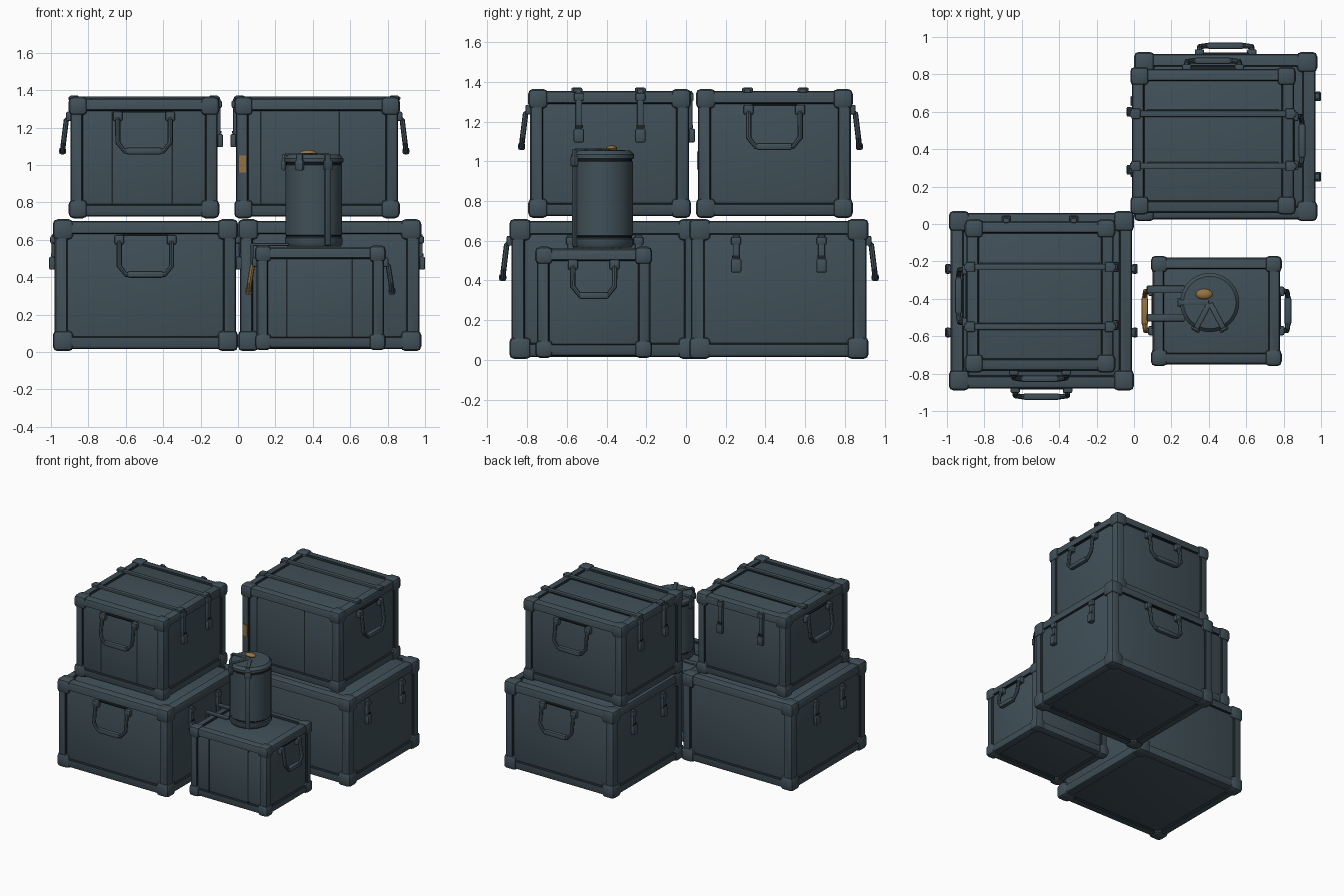
import bpy, bmesh, math
from mathutils import Matrix, Vector

old = bpy.data.objects.get("Cube")
if old:
    bpy.data.objects.remove(old, do_unlink=True)


def material(name, rgb):
    m = bpy.data.materials.new(name)
    m.use_nodes = True
    m.diffuse_color = (*rgb, 1)
    bsdf = m.node_tree.nodes["Principled BSDF"]
    bsdf.inputs["Base Color"].default_value = (*rgb, 1)
    bsdf.inputs["Roughness"].default_value = 0.8
    return m


STEEL = material("blue_grey_steel", (0.052, 0.080, 0.098))
SEAM = material("dark_seam", (0.012, 0.017, 0.021))
BRASS = material("worn_brass", (0.30, 0.17, 0.055))
MATS = [STEEL, SEAM, BRASS]


def finish(bm, name, smooth=True):
    mesh = bpy.data.meshes.new(name)
    bm.to_mesh(mesh)
    bm.free()
    for m in MATS:
        mesh.materials.append(m)
    ob = bpy.data.objects.new(name, mesh)
    bpy.context.collection.objects.link(ob)
    if smooth:
        bpy.ops.object.select_all(action='DESELECT')
        ob.select_set(True)
        bpy.context.view_layer.objects.active = ob
        bpy.ops.object.shade_smooth_by_angle(angle=math.radians(35))
    return ob


def add_box(bm, centre, size, bevel=0.0, mat=0, frame=Matrix()):
    """Add a bevelled box to bm, placed in the given frame."""
    part = bmesh.new()
    bmesh.ops.create_cube(part, size=1)
    bmesh.ops.scale(part, vec=size, verts=part.verts)
    if bevel:
        bmesh.ops.bevel(part, geom=part.edges[:], offset=bevel, segments=2,
                        profile=0.5, affect='EDGES')
    bmesh.ops.transform(part, matrix=frame @ Matrix.Translation(centre), verts=part.verts)
    for f in part.faces:
        f.material_index = mat
    merge(bm, part)


def merge(bm, part):
    tmp = bpy.data.meshes.new("tmp")
    part.to_mesh(tmp)
    part.free()
    bm.from_mesh(tmp)
    bpy.data.meshes.remove(tmp)


def add_rod(bm, path, radius, frame, mat=0, sides=8):
    """Sweep a round section along a path lying in a nearly flat plane."""
    pts = [Vector(p) for p in path]
    part = bmesh.new()
    rings = []
    for i, p in enumerate(pts):
        t = (pts[min(i + 1, len(pts) - 1)] - pts[max(i - 1, 0)]).normalized()
        side = t.cross(Vector((0, 1, 0))).normalized()
        up = side.cross(t)
        angles = [2 * math.pi * k / sides for k in range(sides)]
        rings.append([part.verts.new(p + radius * (side * math.cos(a) + up * math.sin(a)))
                      for a in angles])
    for a, b in zip(rings, rings[1:]):
        for k in range(sides):
            part.faces.new((a[k], a[k - 1], b[k - 1], b[k]))
    part.faces.new(rings[0])
    part.faces.new(rings[-1])
    bmesh.ops.recalc_face_normals(part, faces=part.faces)
    bmesh.ops.transform(part, matrix=frame, verts=part.verts)
    for f in part.faces:
        f.material_index = mat
    merge(bm, part)


class Crate:
    """Box with recessed panels, corner caps and fittings on chosen sides."""

    TURN = {"front": 0, "left": 90, "back": 180, "right": 270}

    def __init__(self, name, lo, hi, cap):
        self.name = name
        self.lo, self.hi = Vector(lo), Vector(hi)
        self.size, self.mid = self.hi - self.lo, (self.lo + self.hi) / 2
        inner = self.size - Vector((0.02, 0.02, 0.02))

        # shell with framed, sunken panels
        bm = bmesh.new()
        add_box(bm, self.mid, inner, 0.02)
        bm.normal_update()
        big = [f for f in bm.faces if f.calc_area() > 0.1]
        bmesh.ops.inset_individual(bm, faces=big, thickness=cap * 0.55)
        groove = bmesh.ops.inset_individual(bm, faces=big, thickness=0.009, depth=-0.014)
        for f in groove["faces"]:
            f.material_index = 1
        bmesh.ops.inset_individual(bm, faces=big, thickness=0.02, depth=0.005)
        finish(bm, name + "_shell")

        # eight corner protectors
        bm = bmesh.new()
        half = self.size / 2
        for sx in (-1, 1):
            for sy in (-1, 1):
                for sz in (-1, 1):
                    off = Vector((sx * (half.x - cap / 2), sy * (half.y - cap / 2),
                                  sz * (half.z - cap / 2)))
                    add_box(bm, self.mid + off, (cap, cap, cap), 0.025)
        finish(bm, name + "_corner_caps")

    def frame(self, side):
        """Local frame: x along the side, -y outward, z at world height."""
        turn = self.TURN[side]
        depth = (self.size.y if turn % 180 == 0 else self.size.x) / 2 - 0.012
        return (Matrix.Translation((self.mid.x, self.mid.y, 0))
                @ Matrix.Rotation(math.radians(turn), 4, 'Z')
                @ Matrix.Translation((0, -depth, 0)))

    def handle(self, side, top, width=0.29, drop=0.19, mat=0):
        fr, w = self.frame(side), width / 2 - 0.015
        bm = bmesh.new()
        z = top - 0.02
        path = [(-w, 0, z), (-w, -0.025, z - 0.02), (-w, -0.04, z - drop + 0.06),
                (-w + 0.035, -0.045, z - drop + 0.015)]
        path += [(-x, y, h) for x, y, h in reversed(path)]
        add_rod(bm, path, 0.014, fr, mat)
        for s in (-1, 1):
            add_box(bm, (s * w, -0.008, top - 0.02), (0.05, 0.036, 0.05), 0.008, 0, fr)
        grip = (width * 0.62, 0.036, 0.036)
        add_box(bm, (0, -0.045, z - drop + 0.015), grip, 0.01, mat, fr)
        add_box(bm, (0, 0.0, top + 0.004), (width * 0.8, 0.016, 0.008), 0, 1, fr)
        finish(bm, f"{self.name}_{side}_handle")

    def latches(self, side, top, spread, length=0.19):
        fr = self.frame(side)
        bm = bmesh.new()
        for x in (-spread, spread):
            add_box(bm, (x, -0.006, top - length / 2), (0.034, 0.026, length), 0.006, 0, fr)
            add_box(bm, (x, -0.017, top - length + 0.035), (0.052, 0.03, 0.07), 0.008, 0, fr)
            add_box(bm, (x, -0.012, top - 0.03), (0.05, 0.028, 0.04), 0.008, 0, fr)
            add_box(bm, (x, -0.020, top - length + 0.08), (0.04, 0.006, 0.014), 0, 1, fr)
        finish(bm, f"{self.name}_{side}_latches")

    def seams(self, side, xs, margin):
        fr, bm = self.frame(side), bmesh.new()
        for x in xs:
            add_box(bm, (x, 0.01, self.mid.z), (0.008, 0.009, self.size.z - 2 * margin), 0, 1, fr)
        finish(bm, f"{self.name}_{side}_seams", False)

    def lid_straps(self, ys):
        bm = bmesh.new()
        for y in ys:
            add_box(bm, (self.mid.x, y, self.hi.z - 0.009), (self.size.x + 0.005, 0.034, 0.02), 0.006)
            add_box(bm, (self.mid.x, y + 0.02, self.hi.z - 0.017), (self.size.x * 0.8, 0.008, 0.009), 0, 1)
            for s in (-1, 1):
                x = self.mid.x + s * (self.size.x / 2 - 0.03)
                add_box(bm, (x, y, self.hi.z - 0.006), (0.05, 0.055, 0.024), 0.007)
        finish(bm, self.name + "_lid_straps")


# right-hand stack
a = Crate("right_lower_crate", (-0.99, -0.89, 0.005), (0.0, 0.07, 0.71), 0.11)
a.handle("front", 0.62, 0.31, 0.2)
a.latches("right", 0.63, 0.17)
a.latches("left", 0.63, 0.17)
b = Crate("right_upper_crate", (-0.905, -0.795, 0.715), (-0.10, 0.025, 1.365), 0.1)
b.handle("front", 1.28, 0.31, 0.2)
b.handle("right", 1.28, 0.31, 0.2)
b.latches("left", 1.355, 0.155, 0.26)
b.latches("back", 1.355, 0.18, 0.26)
b.seams("front", (-0.17, 0.15), 0.08)
b.lid_straps((-0.23, -0.55))

# left-hand stack
c = Crate("left_lower_crate", (0.0, 0.015, 0.005), (0.98, 0.92, 0.71), 0.11)
c.handle("back", 0.62, 0.31, 0.2)
c.latches("left", 0.63, 0.215)
c.latches("right", 0.63, 0.19)
d = Crate("left_upper_crate", (-0.02, 0.05, 0.715), (0.865, 0.84, 1.365), 0.1)
d.handle("left", 1.28, 0.29, 0.2)
d.handle("back", 1.28, 0.31, 0.2)
d.latches("right", 1.355, 0.155, 0.26)
d.seams("front", (-0.3, 0.12), 0.08)
d.lid_straps((0.31, 0.59))

# small crate
e = Crate("small_crate", (0.09, -0.76, 0.01), (0.79, -0.17, 0.57), 0.09)
e.handle("left", 0.5, 0.24, 0.17)
e.handle("right", 0.5, 0.24, 0.17, 2)
e.seams("front", (-0.18, 0.17), 0.07)

# worn paint patch
bm = bmesh.new()
add_box(bm, (0.022, 0.0585, 1.005), (0.04, 0.006, 0.09), 0, 2)
finish(bm, "worn_paint_patch", False)

# canister: lathed profile of (radius, height), with dark grooves
CX, CY = 0.405, -0.42
profile = [(0, 0.565), (0.145, 0.565), (0.155, 0.58), (0.155, 0.61), (0.148, 0.614),
           (0.148, 0.622), (0.152, 0.626), (0.152, 1.0), (0.148, 1.003), (0.148, 1.011),
           (0.158, 1.015), (0.158, 1.035), (0.14, 1.055), (0, 1.06)]
bm = bmesh.new()
verts = [bm.verts.new((r, 0, z)) for r, z in profile]
edges = [bm.edges.new(p) for p in zip(verts, verts[1:])]
bmesh.ops.spin(bm, geom=verts + edges, cent=(0, 0, 0), axis=(0, 0, 1),
               angle=2 * math.pi, steps=32, use_merge=True)
bmesh.ops.remove_doubles(bm, verts=bm.verts, dist=0.0005)
bmesh.ops.recalc_face_normals(bm, faces=bm.faces)
for f in bm.faces:
    r = f.calc_center_median().xy.length
    if 0.147 < r < 0.15 and len(f.verts) == 4 and f.calc_area() < 0.0004:
        f.material_index = 1
bmesh.ops.translate(bm, vec=(CX, CY, 0), verts=bm.verts)
finish(bm, "canister")

# canister strap, running over the lid and down the front
bm = bmesh.new()
for ang, down in ((-62, True), (-118, False), (-180, False)):
    fr = Matrix.Translation((CX, CY, 0)) @ Matrix.Rotation(math.radians(ang), 4, 'Z')
    add_box(bm, (0.08, 0, 1.058), (0.15, 0.028, 0.012), 0.004, 0, fr)
    drop = 0.49 if down else 0.09
    add_box(bm, (0.16, 0, 1.06 - drop / 2), (0.014, 0.034, drop), 0.004, 0, fr)
    add_box(bm, (0.162, 0, 1.0), (0.022, 0.05, 0.05), 0.006, 0, fr)
finish(bm, "canister_strap")

# loose strap ends across the small crate
bm = bmesh.new()
for y in (-0.35, -0.5):
    add_box(bm, (0.17, y, 0.575), (0.2, 0.04, 0.014), 0.004)
    add_box(bm, (0.075, y, 0.52), (0.014, 0.04, 0.12), 0.004)
finish(bm, "loose_strap_ends")

# brass knob on the canister
bm = bmesh.new()
bmesh.ops.create_uvsphere(bm, u_segments=16, v_segments=8, radius=1)
for f in bm.faces:
    f.material_index = 2
bmesh.ops.scale(bm, vec=(0.045, 0.028, 0.016), verts=bm.verts)
bmesh.ops.translate(bm, vec=(0.375, -0.375, 1.064), verts=bm.verts)
finish(bm, "brass_knob")
